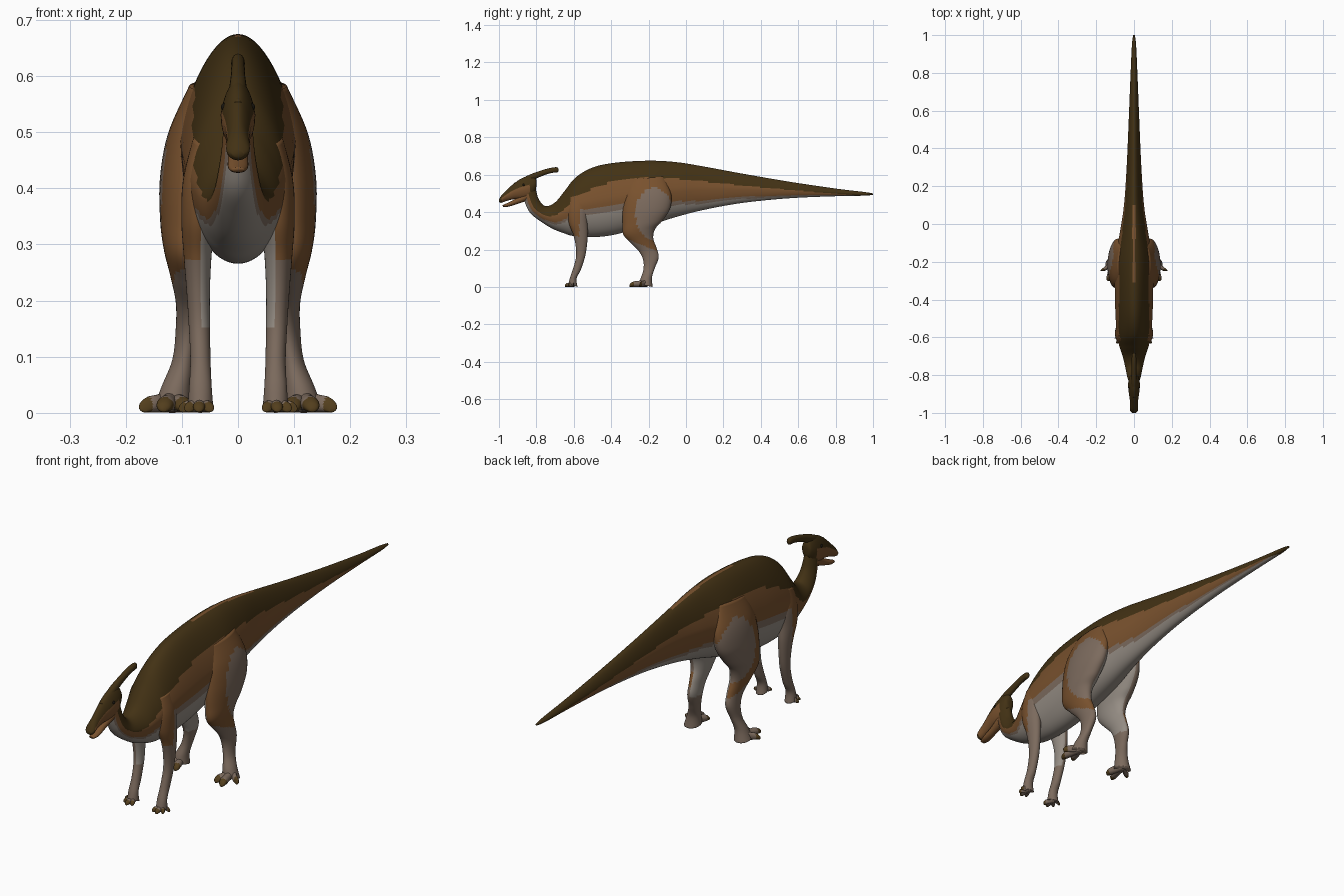
import bpy, bmesh, math
from mathutils import Vector

PALETTE = {
    "dark_back_brown": (0.055, 0.031, 0.007),
    "flank_brown": (0.19, 0.083, 0.027),
    "leg_taupe": (0.20, 0.145, 0.11),
    "belly_grey": (0.30, 0.265, 0.23),
    "claw_brown": (0.085, 0.048, 0.012),
    "eye_black": (0.01, 0.008, 0.005),
}
DARK, BROWN, TAUPE, GREY, CLAW, EYE = range(6)
mats = []
for nm, col in PALETTE.items():
    m = bpy.data.materials.new(nm)
    m.diffuse_color = (*col, 1)
    mats.append(m)


def catmull(keys, steps):
    """Smooth interpolation through rows of numbers."""
    out = []
    for i in range(len(keys) - 1):
        p0, p1 = keys[max(i - 1, 0)], keys[i]
        p2, p3 = keys[i + 1], keys[min(i + 2, len(keys) - 1)]
        for s in range(steps):
            t = s / steps
            out.append([0.5 * (2 * b + (c - a) * t + (2 * a - 5 * b + 4 * c - d) * t * t
                               + (3 * b - a - 3 * c + d) * t ** 3)
                        for a, b, c, d in zip(p0, p1, p2, p3)])
    out.append(list(keys[-1]))
    return out


def ramp(x, table):
    """Piecewise linear lookup."""
    if x <= table[0][0]:
        return table[0][1]
    for (a, va), (b, vb) in zip(table, table[1:]):
        if x <= b:
            return va + (vb - va) * (x - a) / (b - a)
    return table[-1][1]


def loft(name, keys, rule, n=24, steps=6, pinch=0.0, mirror=False):
    """Skin oval sections. Key: edge A (y, z), edge B (y, z), half width, centre x."""
    keys = [tuple(k) if len(k) == 6 else tuple(k) + (0.0,) for k in keys]
    bm = bmesh.new()
    rings = []
    for y1, z1, y2, z2, rx, xc in catmull(keys, steps):
        mid = Vector((xc, (y1 + y2) / 2, (z1 + z2) / 2))
        up = Vector((0, (y1 - y2) / 2, (z1 - z2) / 2))
        ring = []
        for j in range(n):
            a = 2 * math.pi * j / n
            w = rx * math.cos(a) * (1 - pinch * max(0, math.sin(a)))
            ring.append(bm.verts.new(mid + up * math.sin(a) + Vector((w, 0, 0))))
        rings.append(ring)
    info = []
    for r0, r1 in zip(rings, rings[1:]):
        for j in range(n):
            k = (j + 1) % n
            f = bm.faces.new((r0[j], r0[k], r1[k], r1[j]))
            info.append((f, math.sin(2 * math.pi * (j + 0.5) / n)))
    for ring in (rings[0], rings[-1]):
        info.append((bm.faces.new(ring), 0.0))
    bmesh.ops.recalc_face_normals(bm, faces=bm.faces[:])
    bm.normal_update()
    for f, v in info:
        f.smooth = True
        f.material_index = rule(f.calc_center_median(), f.normal, v)
    finish(name, bm, mirror)


def finish(name, bm, mirror):
    me = bpy.data.meshes.new(name)
    bm.to_mesh(me)
    bm.free()
    for m in mats:
        me.materials.append(m)
    ob = bpy.data.objects.new(name, me)
    bpy.context.collection.objects.link(ob)
    if mirror:
        ob.modifiers.new("mirror", 'MIRROR').use_axis[0] = True


# Neck, trunk and tail, coloured in bands along the flank
DARK_EDGE = [(-0.85, -0.2), (-0.72, -0.05), (-0.6, 0.27), (-0.5, 0.4), (-0.33, 0.53),
             (0.07, 0.33), (0.6, 0.0), (0.85, -0.4), (0.95, -1.1)]
BROWN_EDGE = [(-0.85, -0.6), (-0.7, -0.5), (-0.6, -0.2), (-0.3, -0.16), (0.07, -0.55), (0.6, -0.65)]


def body_rule(c, n, v):
    if abs(c.x) < 0.008 and v > 0.9 and -0.32 < c.y < 0.1:
        return BROWN
    if v > ramp(c.y, DARK_EDGE):
        return DARK
    edge = ramp(c.y, BROWN_EDGE)
    return BROWN if v > edge else TAUPE if v > edge - 0.14 else GREY


loft("body_and_tail", [
    (-.815, .575, -.875, .50, .024), (-.800, .51, -.855, .435, .029),
    (-.785, .465, -.828, .39, .036), (-.75, .432, -.777, .35, .045),
    (-.70, .452, -.715, .312, .058), (-.65, .512, -.655, .288, .076),
    (-.59, .585, -.60, .272, .09), (-.50, .638, -.50, .266, .097),
    (-.38, .664, -.38, .28, .101), (-.20, .675, -.20, .328, .101),
    (-.05, .667, -.05, .375, .076), (.10, .643, .10, .413, .053),
    (.30, .606, .30, .449, .039), (.55, .563, .55, .474, .028),
    (.80, .526, .80, .485, .018), (.95, .508, .95, .488, .011),
    (1.0, .50, 1.0, .492, .004)], body_rule, n=72, steps=10, pinch=0.25)


# Head, jaw and swept-back crest
def head_rule(c, n, v):
    return BROWN if v < 0.2 and c.y > -0.985 and c.y < -0.835 else DARK


loft("head", [
    (-1.0, .468, -.999, .455, .011), (-.985, .492, -.988, .45, .021),
    (-.955, .522, -.955, .461, .020), (-.92, .553, -.915, .47, .024),
    (-.88, .58, -.87, .47, .030), (-.84, .594, -.83, .478, .030),
    (-.81, .588, -.805, .515, .022), (-.80, .572, -.80, .54, .010)],
    head_rule, n=32, pinch=0.25)
loft("lower_jaw", [
    (-.982, .437, -.977, .428, .011), (-.955, .449, -.95, .429, .018),
    (-.91, .472, -.90, .444, .018), (-.86, .50, -.85, .462, .022),
    (-.83, .51, -.82, .482, .016)], lambda c, n, v: BROWN)
loft("crest", [
    (-.92, .555, -.89, .535, .010), (-.85, .594, -.84, .56, .015),
    (-.80, .614, -.795, .582, .013), (-.75, .630, -.745, .602, .012),
    (-.71, .639, -.708, .611, .012), (-.688, .639, -.69, .612, .010),
    (-.682, .631, -.683, .618, .005)], lambda c, n, v: DARK)
bm = bmesh.new()
bmesh.ops.create_uvsphere(bm, u_segments=16, v_segments=10, radius=0.007)
for vtx in bm.verts:
    vtx.co += Vector((0.0235, -0.868, 0.545))
for f in bm.faces:
    f.smooth, f.material_index = True, EYE
finish("eyes", bm, True)


# Hind legs: brown front of thigh, taupe patch behind, pale inside
def hind_rule(c, n, v):
    if n.x < -0.3 and c.z > 0.15:
        return GREY
    patch = ((c.y + 0.17) / 0.1) ** 2 + ((c.z - 0.39) / 0.14) ** 2 < 1
    return BROWN if c.z > 0.25 - 0.4 * (c.y + 0.3) and not patch else TAUPE


loft("hind_legs", [
    (-.30, .575, -.12, .59, .025, .062), (-.325, .50, -.08, .50, .045, .079),
    (-.338, .42, -.085, .42, .050, .089), (-.34, .34, -.125, .355, .045, .094),
    (-.335, .28, -.165, .31, .038, .095), (-.293, .232, -.175, .26, .030, .091),
    (-.248, .185, -.158, .21, .023, .088), (-.228, .14, -.146, .158, .022, .089),
    (-.228, .09, -.167, .10, .020, .097), (-.243, .045, -.182, .05, .026, .110),
    (-.25, .014, -.178, .0, .034, .117)], hind_rule, n=40, steps=8, mirror=True)


# Front legs: brown shoulder and front, paler behind and inside
def front_rule(c, n, v):
    if n.x < -0.3 and c.z > 0.15:
        return GREY
    return BROWN if c.z > 0.42 or (c.z > 0.27 and c.y < -0.57) else TAUPE


loft("front_legs", [
    (-.62, .48, -.535, .50, .018, .062), (-.632, .41, -.525, .42, .029, .069),
    (-.626, .34, -.527, .35, .030, .071), (-.603, .28, -.525, .285, .025, .072),
    (-.59, .22, -.53, .22, .021, .071), (-.588, .16, -.54, .16, .019, .069),
    (-.603, .10, -.563, .09, .018, .067), (-.62, .05, -.585, .045, .020, .067),
    (-.628, .018, -.58, .0, .023, .067)], front_rule, n=32, steps=8, mirror=True)


# Toes with darker claws
def toe(name, x0, y0, x1, y1, h, r):
    def at(t, hh, rr, lo=0.001):
        y = y0 + (y1 - y0) * t
        return (y, hh, y, lo, rr, x0 + (x1 - x0) * t)
    far = math.hypot(x1 - x0, y1 - y0)

    def rule(c, n, v):
        return CLAW if math.hypot(c.x - x0, c.y - y0) > 0.8 * far else TAUPE
    loft(name, [at(0, h, r), at(.4, h * .72, r * .85), at(.75, h * .62, r * .9),
                at(.93, h * .42, r * .7), at(1, h * .2, r * .25)], rule, n=16, mirror=True)


for i, (x, y) in enumerate([(.095, -.285), (.133, -.303), (.168, -.25)]):
    toe(f"hind_toe_{i + 1}", .115, -.205, x, y, .048, .018)
for i, (x, y) in enumerate([(.05, -.64), (.07, -.648), (.089, -.632), (.10, -.605)]):
    toe(f"front_toe_{i + 1}", .067, -.595, x, y, .034, .012)
